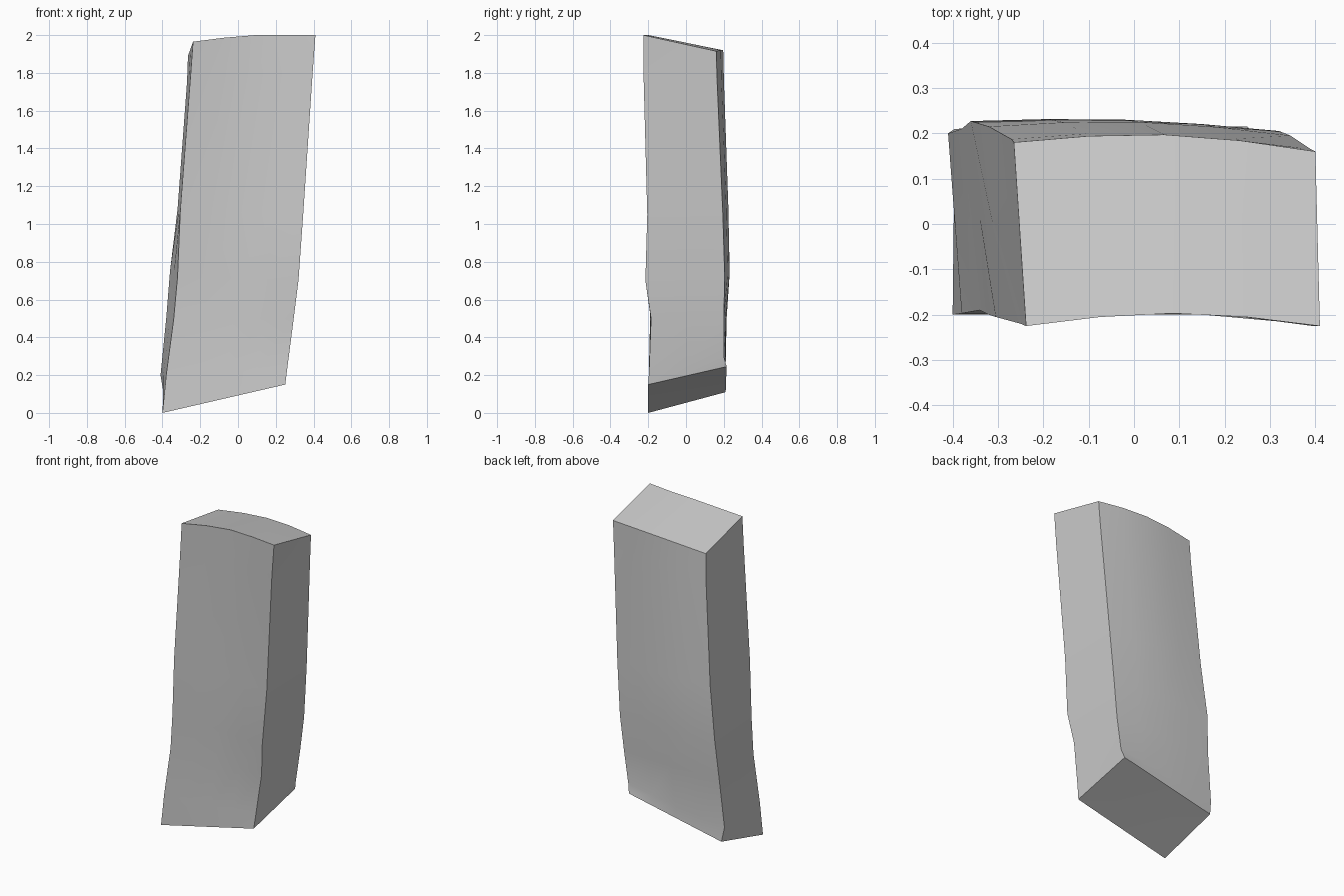
import bpy, bmesh, math
from mathutils import Vector

cube = bpy.data.objects.get("Cube")
if cube:
    bpy.data.objects.remove(cube, do_unlink=True)

# Stone colour
stone = bpy.data.materials.new("stone grey")
stone.use_nodes = True
grey = (0.6, 0.6, 0.6, 1)
stone.diffuse_color = grey
stone.node_tree.nodes["Principled BSDF"].inputs["Base Color"].default_value = grey
stone.node_tree.nodes["Principled BSDF"].inputs["Roughness"].default_value = 0.9

# Cross-sections from foot to head: front left, front right, back right,
# back left corners, then how far the front and back middles bow in y
sections = [
    ((-.4, -.2, 0), (.25, -.2, .15), (.25, .215, .245), (-.395, .21, .11), 0, 0),
    ((-.38, -.197, .2), (.26, -.195, .23), (.265, .2, .3), (-.41, .2, .2), 0, .01),
    ((-.34, -.19, .5), (.295, -.185, .5), (.295, .2, .5), (-.38, .21, .5), 0, .01),
    ((-.32, -.2, .72), (.32, -.215, .7), (.32, .205, .72), (-.36, .227, .75), .015, .014),
    ((-.305, -.205, 1.08), (.345, -.205, 1.05), (.345, .195, 1.05), (-.32, .215, 1.08), .015, .02),
    ((-.25, -.22, 1.8), (.395, -.225, 1.8), (.39, .165, 1.75), (-.27, .187, 1.75), .028, .025),
    ((-.238, -.225, 1.965), (.41, -.225, 2), (.4, .16, 1.915), (-.265, .18, 1.89), .028, .027),
]
COLS, ROWS = 5, 3


def section_grid(bm, section):
    """Grid of vertices across one section, bowed towards the middle."""
    fl, fr, br, bl = (Vector(c) for c in section[:4])
    grid = []
    for r in range(ROWS):
        v = r / (ROWS - 1)
        row = []
        for c in range(COLS):
            u = c / (COLS - 1)
            p = fl.lerp(fr, u).lerp(bl.lerp(br, u), v)
            bow = math.sin(math.pi * u)
            p.y += bow * (section[4] * (1 - v) + section[5] * v)
            if section is sections[-1]:
                p.z = min(2, p.z + 0.017 * bow)
            row.append(bm.verts.new(p))
        grid.append(row)
    return grid


def border(g):
    return (g[0] + [row[-1] for row in g[1:-1]] + g[-1][::-1]
            + [row[0] for row in g[-2:0:-1]])


def cap(bm, g):
    for r in range(ROWS - 1):
        for c in range(COLS - 1):
            bm.faces.new((g[r][c], g[r][c + 1], g[r + 1][c + 1], g[r + 1][c]))


# Leaning stone slab: interior vertices are only needed on the two ends
bm = bmesh.new()
grids = [section_grid(bm, s) for s in sections]
for low, high in zip(grids, grids[1:]):
    a, b = border(low), border(high)
    for i in range(len(a)):
        j = (i + 1) % len(a)
        bm.faces.new((a[i], a[j], b[j], b[i]))
cap(bm, grids[0])
cap(bm, grids[-1])
bmesh.ops.delete(bm, geom=[v for v in bm.verts if not v.link_faces], context='VERTS')
bmesh.ops.recalc_face_normals(bm, faces=bm.faces)

mesh = bpy.data.meshes.new("stone_slab")
bm.to_mesh(mesh)
bm.free()
mesh.materials.append(stone)
slab = bpy.data.objects.new("stone_slab", mesh)
bpy.context.collection.objects.link(slab)
bpy.context.view_layer.objects.active = slab
slab.select_set(True)
bpy.ops.object.shade_smooth_by_angle(angle=math.radians(35))
